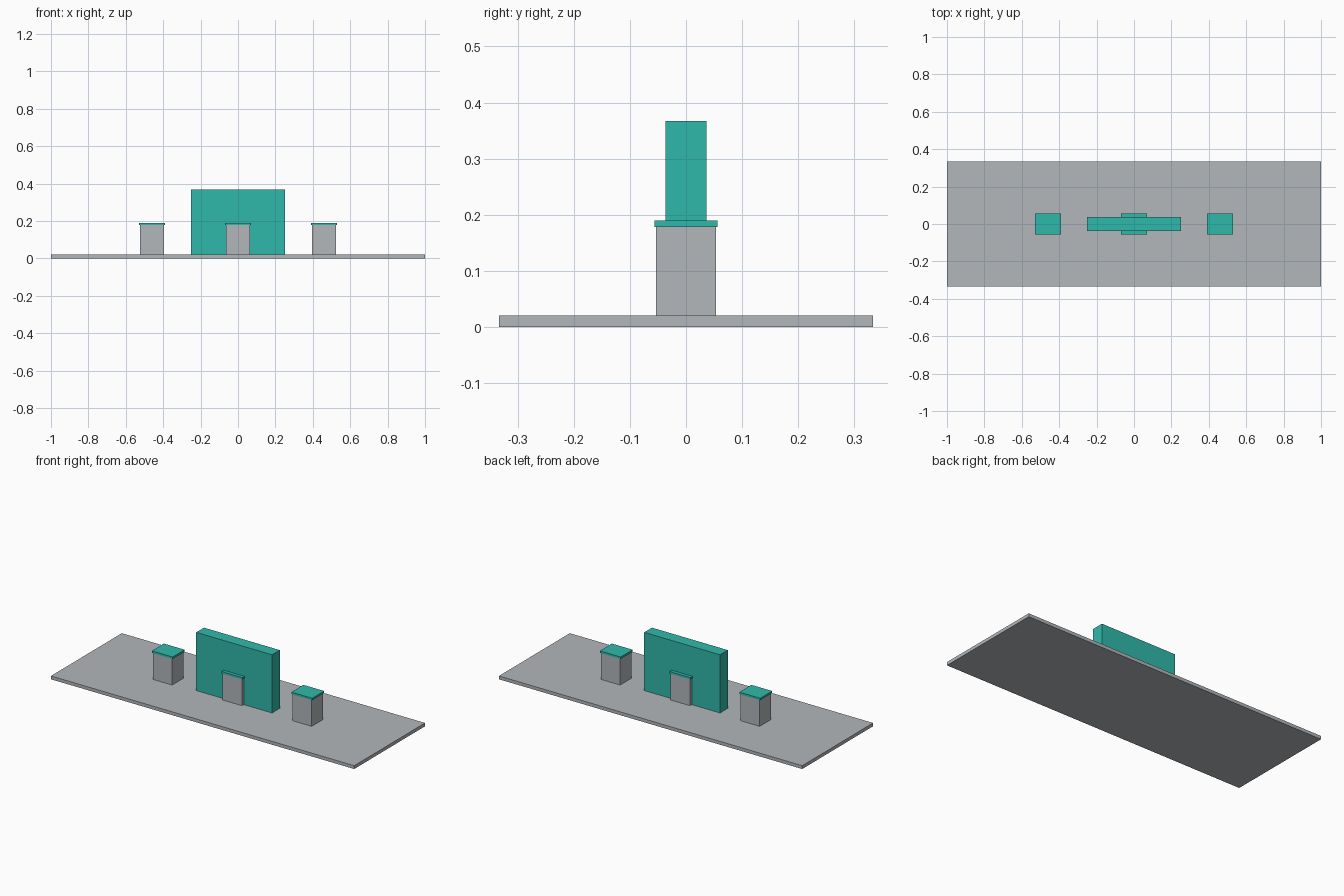
import bpy

if "Cube" in bpy.data.objects:
    bpy.data.objects.remove(bpy.data.objects["Cube"])


def material(name, rgb):
    m = bpy.data.materials.new(name)
    m.diffuse_color = (*rgb, 1.0)
    m.use_nodes = True
    m.node_tree.nodes["Principled BSDF"].inputs["Base Color"].default_value = m.diffuse_color
    return m


grey = material("light grey", (0.445, 0.474, 0.497))
teal = material("teal", (0.03, 0.485, 0.402))


def box(name, x, width, depth, z0, z1, mat):
    """Box centred on y = 0, spanning z0 to z1."""
    bpy.ops.mesh.primitive_cube_add(size=1, location=(x, 0, (z0 + z1) / 2))
    ob = bpy.context.object
    ob.name = name
    ob.scale = (width, depth, z1 - z0)
    bpy.ops.object.transform_apply(location=False, rotation=False, scale=True)
    ob.data.materials.append(mat)
    return ob


BASE_TOP = 0.02

# Floor slab
box("floor_slab", 0, 2.0, 0.667, 0, BASE_TOP, grey)

# Upright back panel, crossing the middle counter
box("display_panel", 0, 0.5, 0.073, BASE_TOP, 0.367, teal)

# Three pedestals with overhanging tops
for label, x in (("left", -0.46), ("middle", 0.0), ("right", 0.46)):
    box(label + "_pedestal", x, 0.127, 0.107, BASE_TOP, 0.178, grey)
    box(label + "_pedestal_top", x, 0.137, 0.113, 0.178, 0.19, teal)
